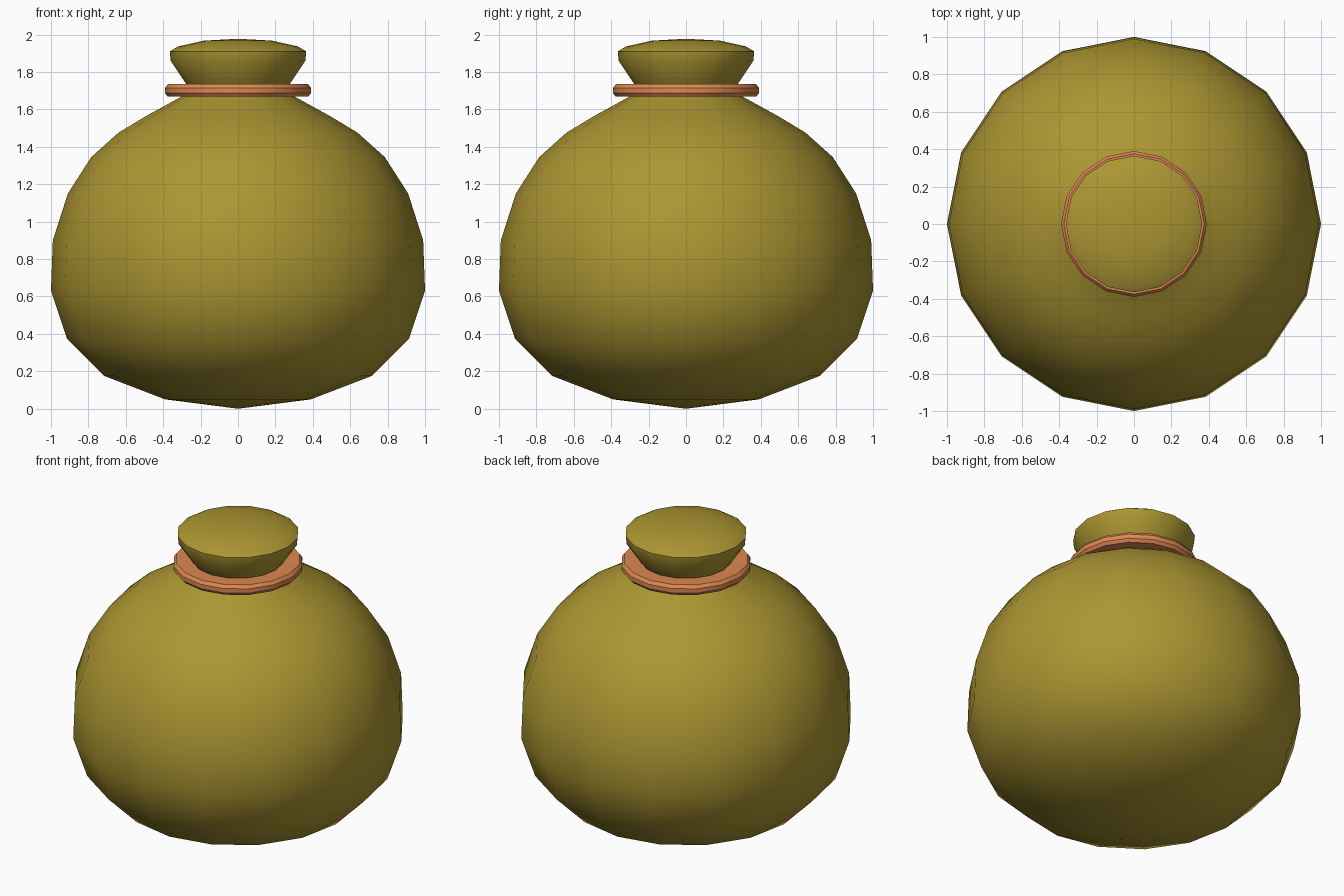
import bpy, bmesh, math

if "Cube" in bpy.data.objects:
    bpy.data.objects.remove(bpy.data.objects["Cube"])

SIDES = 16


def material(name, rgb):
    m = bpy.data.materials.new(name)
    m.diffuse_color = (*rgb, 1.0)
    m.use_nodes = True
    m.node_tree.nodes["Principled BSDF"].inputs["Base Color"].default_value = m.diffuse_color
    return m


def lathe(name, profile, mat, closed=False):
    """Revolve (radius, height) points around z; zero radius makes a pole."""
    bm = bmesh.new()
    rings = []
    for r, z in profile:
        if r == 0:
            rings.append([bm.verts.new((0, 0, z))] * SIDES)
        else:
            rings.append([bm.verts.new((r * math.cos(i * math.tau / SIDES),
                                        r * math.sin(i * math.tau / SIDES), z))
                          for i in range(SIDES)])
    pairs = list(zip(rings, rings[1:]))
    if closed:
        pairs.append((rings[-1], rings[0]))
    for a, b in pairs:
        for i in range(SIDES):
            j = (i + 1) % SIDES
            bm.faces.new(list(dict.fromkeys((a[i], a[j], b[j], b[i]))))
    bmesh.ops.recalc_face_normals(bm, faces=bm.faces)
    me = bpy.data.meshes.new(name)
    bm.to_mesh(me)
    bm.free()
    me.materials.append(mat)
    ob = bpy.data.objects.new(name, me)
    bpy.context.collection.objects.link(ob)
    bpy.ops.object.select_all(action='DESELECT')
    ob.select_set(True)
    bpy.context.view_layer.objects.active = ob
    bpy.ops.object.shade_smooth_by_angle(angle=math.radians(32))
    return ob


olive = material("olive cloth", (0.41, 0.305, 0.032))
copper = material("orange cord", (0.73, 0.25, 0.085))

# Round pouch with pinched neck and flared, domed top
lathe("pouch", [
    (0, 0.0), (0.39, 0.05), (0.715, 0.175), (0.915, 0.375), (1.0, 0.63),
    (0.99, 0.9), (0.91, 1.15), (0.785, 1.345), (0.64, 1.475), (0.5, 1.56),
    (0.30, 1.67), (0.255, 1.705), (0.28, 1.74), (0.36, 1.86), (0.365, 1.91),
    (0.32, 1.937), (0.18, 1.968), (0, 1.978)], olive)

# Flattened cord ring tied around the neck
lathe("neck_cord", [
    (0.25, 1.69), (0.27, 1.672), (0.375, 1.668), (0.39, 1.687),
    (0.39, 1.715), (0.375, 1.735), (0.27, 1.732), (0.25, 1.715)],
    copper, closed=True)
